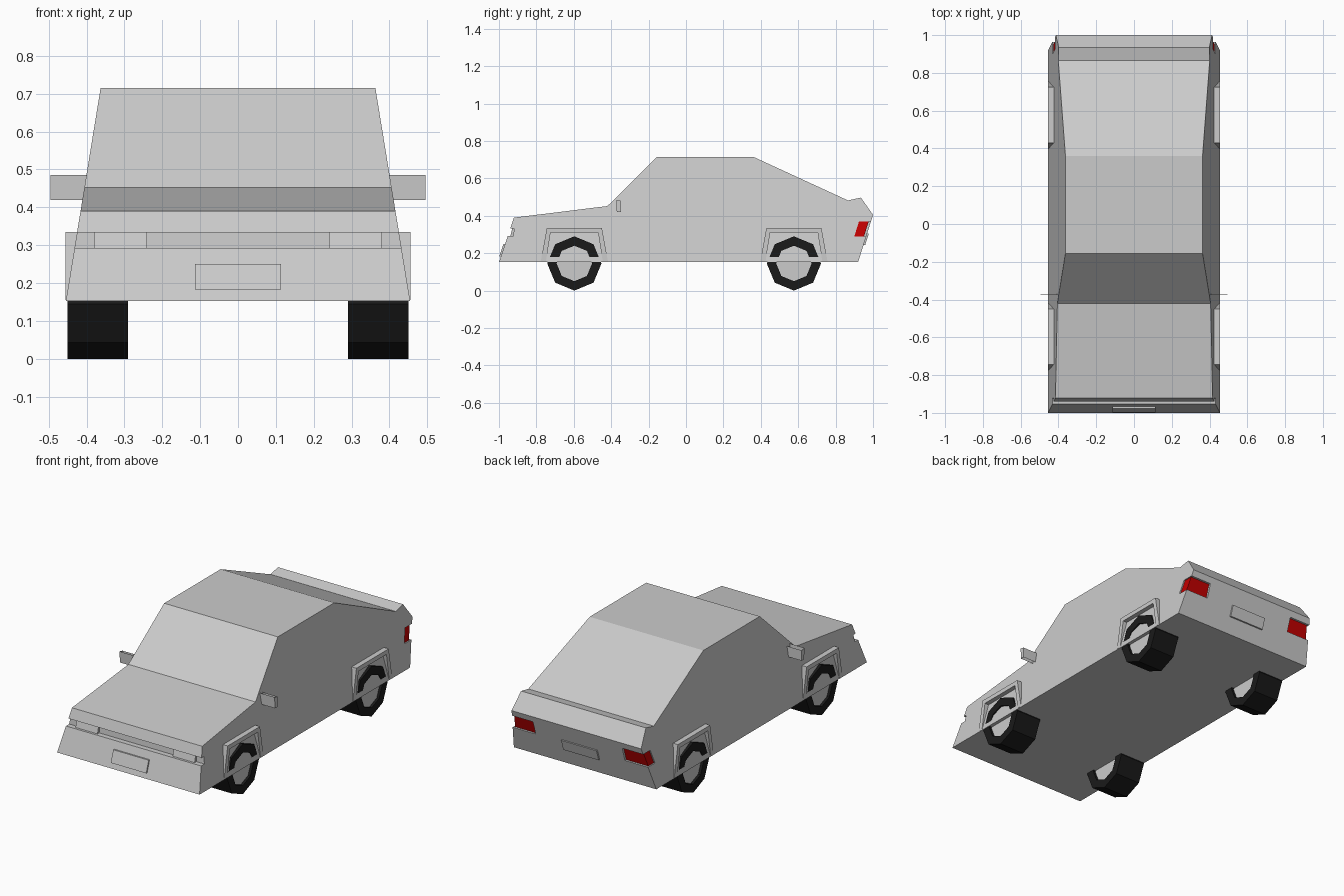
import bpy, bmesh, math

if "Cube" in bpy.data.objects:
    bpy.data.objects.remove(bpy.data.objects["Cube"])


def material(name, color):
    m = bpy.data.materials.new(name)
    m.diffuse_color = color
    m.use_nodes = True
    m.node_tree.nodes["Principled BSDF"].inputs["Base Color"].default_value = m.diffuse_color
    return m


BLACK = material("rubber", (0.01, 0.01, 0.01, 1))
RED = material("red_lens", (0.55, 0.0, 0.0, 1))


def finish(name, bm, mat=None):
    bmesh.ops.recalc_face_normals(bm, faces=bm.faces)
    me = bpy.data.meshes.new(name)
    bm.to_mesh(me)
    bm.free()
    ob = bpy.data.objects.new(name, me)
    bpy.context.collection.objects.link(ob)
    if mat:
        me.materials.append(mat)
    return ob


def prism(name, pts, x0, x1, mirror=False, mat=None):
    """Extrude a (y, z) outline along x; x0 and x1 may depend on z."""
    at = lambda x, z: x(z) if callable(x) else x
    bm = bmesh.new()
    for s in ((1, -1) if mirror else (1,)):
        a = [bm.verts.new((s * at(x0, z), y, z)) for y, z in pts]
        b = [bm.verts.new((s * at(x1, z), y, z)) for y, z in pts]
        bm.faces.new(a)
        bm.faces.new(b[::-1])
        for i in range(len(pts)):
            j = (i + 1) % len(pts)
            bm.faces.new((a[i], a[j], b[j], b[i]))
    return finish(name, bm, mat)


# Slopes of the side, nose and tail panels
half_width = lambda z: 0.455 - 0.163 * (z - 0.15)
nose = lambda z: -1 + 0.335 * (z - 0.152)
tail = lambda z: 0.92 + 0.316 * (z - 0.152)

# Body shell with a full-width grille groove in the nose
profile = [(-1, 0.152), (nose(0.293), 0.293), (nose(0.293) + 0.03, 0.293),
           (nose(0.333) + 0.02, 0.333), (nose(0.333), 0.333), (nose(0.39), 0.39),
           (-0.42, 0.452), (-0.155, 0.715), (0.36, 0.715), (0.866, 0.482),
           (0.935, 0.497), (1.0, 0.405), (0.92, 0.152)]
body = prism("body", profile, lambda z: -half_width(z), half_width)

# Tail light recesses wrapping the rear corners
cutter = prism("light_cutter", [(0.90, 0.29), (1.1, 0.29), (1.1, 0.37), (0.925, 0.37)],
               0.285, 0.6, True)
cutter.hide_render = True
cut = body.modifiers.new("recess", 'BOOLEAN')
cut.operation = 'DIFFERENCE'
cut.solver = 'EXACT'
cut.object = cutter
bpy.context.view_layer.objects.active = body
bpy.ops.object.modifier_apply(modifier="recess")
bpy.data.objects.remove(cutter)

# Red lenses inside the recesses
prism("tail_lights", [(0.897, 0.288), (tail(0.288) - 0.012, 0.288),
                      (tail(0.372) - 0.012, 0.372), (0.922, 0.372)],
      0.282, lambda z: half_width(z) - 0.007, True, RED)

# Headlights in the groove
prism("headlights", [(nose(0.293) + 0.014, 0.293), (nose(0.293) + 0.04, 0.293),
                     (nose(0.333) + 0.03, 0.333), (nose(0.333) + 0.011, 0.333)],
      0.24, 0.38, True)

# Number plates
prism("front_plate", [(nose(z) + d, z) for z, d in
                      ((0.183, -0.009), (0.25, -0.009), (0.25, 0.01), (0.183, 0.01))], -0.113, 0.113)
prism("rear_plate", [(tail(z) + d, z) for z, d in
                     ((0.243, 0.009), (0.305, 0.009), (0.305, -0.01), (0.243, -0.01))], -0.113, 0.113)


# Wheel: octagonal tyre ring and a hub sunk into both sides
def wheel(label, cx, cy, cz=0.145):
    bm = bmesh.new()
    section = [(0.08, 0.145), (-0.08, 0.145), (-0.08, 0.095), (0.08, 0.095)]
    rings = []
    for k in range(8):
        c, s = math.cos(k * math.pi / 4), math.sin(k * math.pi / 4)
        rings.append([bm.verts.new((cx + x, cy + r * c, cz + r * s)) for x, r in section])
    for k in range(8):
        a, b = rings[k], rings[(k + 1) % 8]
        for i in range(4):
            j = (i + 1) % 4
            bm.faces.new((a[i], a[j], b[j], b[i]))
    finish(label + "_tyre", bm, BLACK)
    octagon = [(cy + 0.095 * math.cos(k * math.pi / 4), cz + 0.095 * math.sin(k * math.pi / 4))
               for k in range(8)]
    prism(label + "_hub", octagon, cx - 0.065, cx + 0.065)


for end, y in (("front", -0.597), ("rear", 0.577)):
    for side, x in (("right", 0.37), ("left", -0.37)):
        wheel(end + "_" + side, x, y)
    # Angular wheel arch trim on both sides
    outer = [(-0.18, 0.155), (-0.147, 0.335), (0.147, 0.335), (0.18, 0.155)]
    inner = [(0.152, 0.155), (0.127, 0.31), (-0.127, 0.31), (-0.152, 0.155)]
    prism(end + "_arches", [(y + dy, z) for dy, z in outer + inner], 0.405, 0.455, True)

# Door mirrors: thin shells open at top and bottom
mirrors = prism("door_mirrors", [(-0.373, 0.485), (-0.348, 0.48), (-0.348, 0.42), (-0.370, 0.42)],
                0.395, 0.495, True)
bm = bmesh.new()
bm.from_mesh(mirrors.data)
bmesh.ops.delete(bm, geom=[f for f in bm.faces if abs(f.normal.z) > 0.7], context='FACES_ONLY')
bm.to_mesh(mirrors.data)
bm.free()
